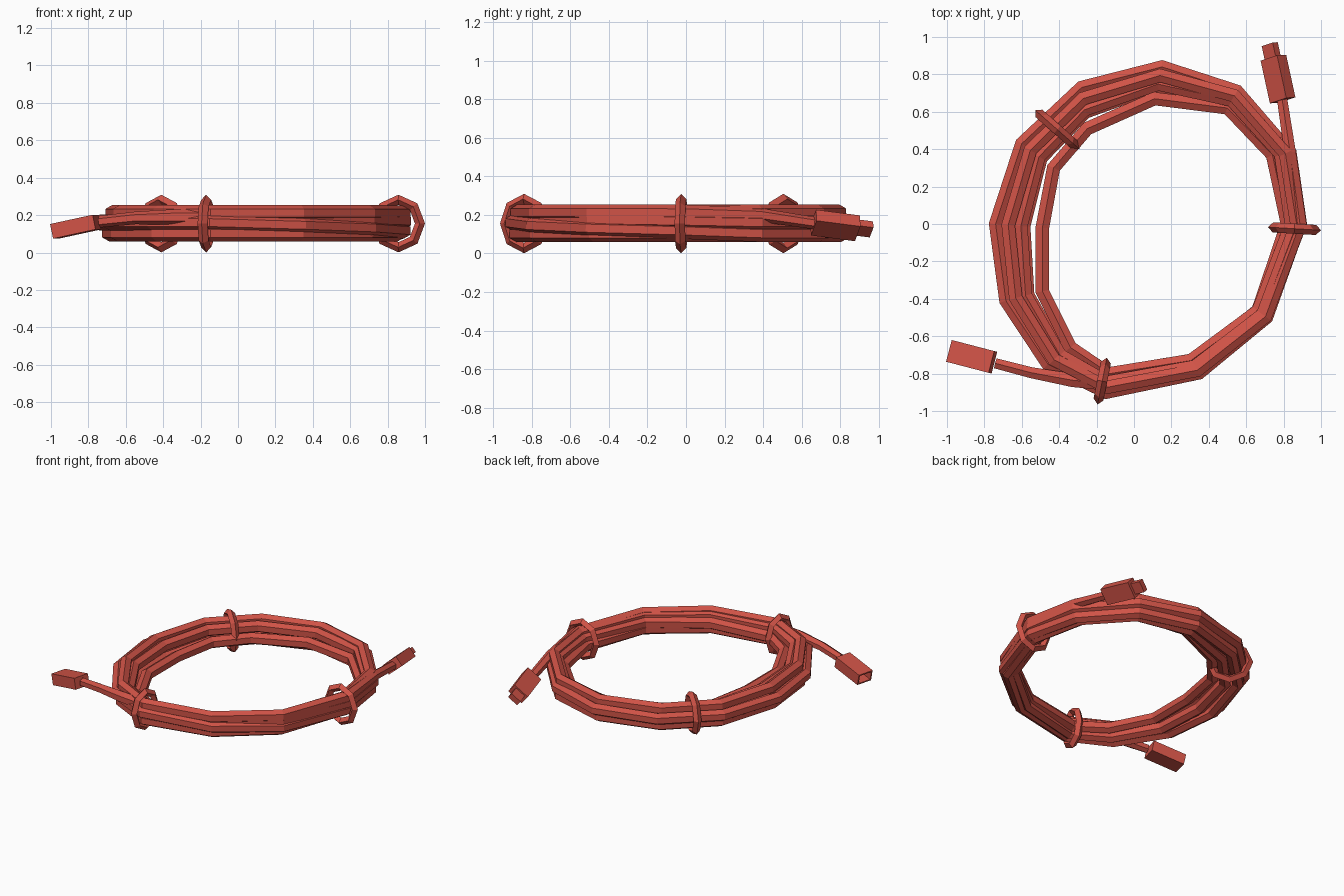
import bpy, bmesh, math
from mathutils import Vector, Matrix

if "Cube" in bpy.data.objects:
    bpy.data.objects.remove(bpy.data.objects["Cube"])

red = bpy.data.materials.new("cable red")
red.diffuse_color = (0.63, 0.086, 0.062, 1)
red.use_nodes = True
red.node_tree.nodes["Principled BSDF"].inputs["Base Color"].default_value = red.diffuse_color


def finish(name, bm):
    bmesh.ops.recalc_face_normals(bm, faces=bm.faces)
    mesh = bpy.data.meshes.new(name)
    bm.to_mesh(mesh)
    bm.free()
    mesh.materials.append(red)
    obj = bpy.data.objects.new(name, mesh)
    bpy.context.collection.objects.link(obj)
    return obj


def sweep(name, pts, up, r, sides, closed=False):
    """Sweep a flat-sided tube along a polyline, with one corner facing 'up'."""
    bm = bmesh.new()
    n = len(pts)
    rings = []
    for i, p in enumerate(pts):
        a = pts[i - 1] if closed or i else p
        b = pts[(i + 1) % n] if closed or i < n - 1 else p
        t = (b - a).normalized()
        side = t.cross(up).normalized()
        top = side.cross(t)
        ring = []
        for k in range(sides):
            ang = math.tau * k / sides
            ring.append(bm.verts.new(p + r * (top * math.cos(ang) + side * math.sin(ang))))
        rings.append(ring)
    for i in range(n if closed else n - 1):
        q, s = rings[i], rings[(i + 1) % n]
        for k in range(sides):
            j = (k + 1) % sides
            bm.faces.new((q[k], q[j], s[j], s[k]))
    if not closed:
        bm.faces.new(rings[0])
        bm.faces.new(rings[-1])
    return finish(name, bm)


def plug_box(name, centre, direction, size, roll=0, socket=False):
    """Box whose long side follows 'direction'; a socket gets a recessed end."""
    bm = bmesh.new()
    bmesh.ops.create_cube(bm, size=1)
    bmesh.ops.scale(bm, vec=size, verts=bm.verts)
    if socket:
        end = max(bm.faces, key=lambda f: f.calc_center_median().x)
        bmesh.ops.inset_region(bm, faces=[end], thickness=0.014)
        ext = bmesh.ops.extrude_discrete_faces(bm, faces=[end])["faces"]
        bmesh.ops.translate(bm, vec=(-0.08, 0, 0), verts=ext[0].verts)
    x = Vector(direction).normalized()
    y = Vector((0, 0, 1)).cross(x).normalized()
    rot = Matrix((x, y, x.cross(y))).transposed().to_4x4()
    bmesh.ops.transform(bm, verts=bm.verts, matrix=Matrix.Translation(centre) @ rot
                        @ Matrix.Rotation(math.radians(roll), 4, 'X'))
    return finish(name, bm)


# Outer and inner outline of the coil, counter-clockwise from the front
outer = [(-.15, -.90), (.35, -.80), (.715, -.505), (.90, 0), (.835, .38), (.55, .71),
         (.15, .84), (-.28, .73), (-.60, .43), (-.74, 0), (-.685, -.41), (-.46, -.75)]
inner = [(-.13, -.80), (.30, -.72), (.65, -.45), (.81, 0), (.74, .37), (.50, .62),
         (.11, .67), (-.25, .51), (-.43, .30), (-.49, -.02), (-.49, -.36), (-.34, -.66)]
# Each turn's place in the bundle: (0 outer .. 1 inner, height)
slots = [(.45, .19), (0, .16), (.2, .102), (.6, .102), (1, .14),
         (.54, .185), (.27, .212), (.1, .21)]


def coil_point(i, u, z):
    return Vector((*Vector(outer[i]).lerp(Vector(inner[i]), u), z))


# Cable: lead to the socket, six turns, lead to the plug
path = [Vector((-.74, -.745, .165)), Vector((-.55, -.795, .185)), Vector((-.33, -.835, .19))]
for turn in range(len(slots) - 1):
    old, new = Vector(slots[turn]), Vector(slots[turn + 1])
    last = turn == len(slots) - 2
    for i in range(4 if last else 12):
        path.append(coil_point(i, *old.lerp(new, min(1, i / 4))))
path += [Vector((.835, .38, .20)), Vector((.79, .68, .155))]
cable = sweep("coiled_cable", path, Vector((0, 0, 1)), 0.042, 6)

# Slimmer cable where it leaves the coil towards each connector
mesh = cable.data
for ring, f in ((0, .75), (1, .8), (len(path) - 1, .75), (len(path) - 2, .85)):
    for v in mesh.vertices[ring * 6:ring * 6 + 6]:
        v.co = path[ring] + (v.co - path[ring]) * f

# Three ties around the bundle: centre, radial direction, half width
ties = [((.858, -.025), (1, -.06), .115),
        ((-.41, .505), (-.75, .66), .13),
        ((-.17, -.84), (-.2, -1), .1)]
for n, (c, d, w) in enumerate(ties):
    out = Vector((*d, 0)).normalized()
    axis = out.cross(Vector((0, 0, 1)))
    loop = []
    for k in range(8):
        a = math.tau * k / 8
        loop.append(Vector((*c, .155)) + out * w * math.cos(a)
                    + Vector((0, 0, .127 * math.sin(a))))
    sweep(f"cable_tie_{n + 1}", loop, axis, 0.027, 4, closed=True)

# Socket connector on the left, plug connector at the back right
plug_box("socket_connector", (-.868, -.71, .138), (-.23, .06, -.05), (.24, .12, .08), 0, True)
plug_dir = (-.05, .23, -.03)
plug_box("plug_body", (.77, .775, .145), plug_dir, (.235, .12, .075), -40)
plug_box("plug_tip", (.735, .918, .13), plug_dir, (.09, .08, .042), -40)
